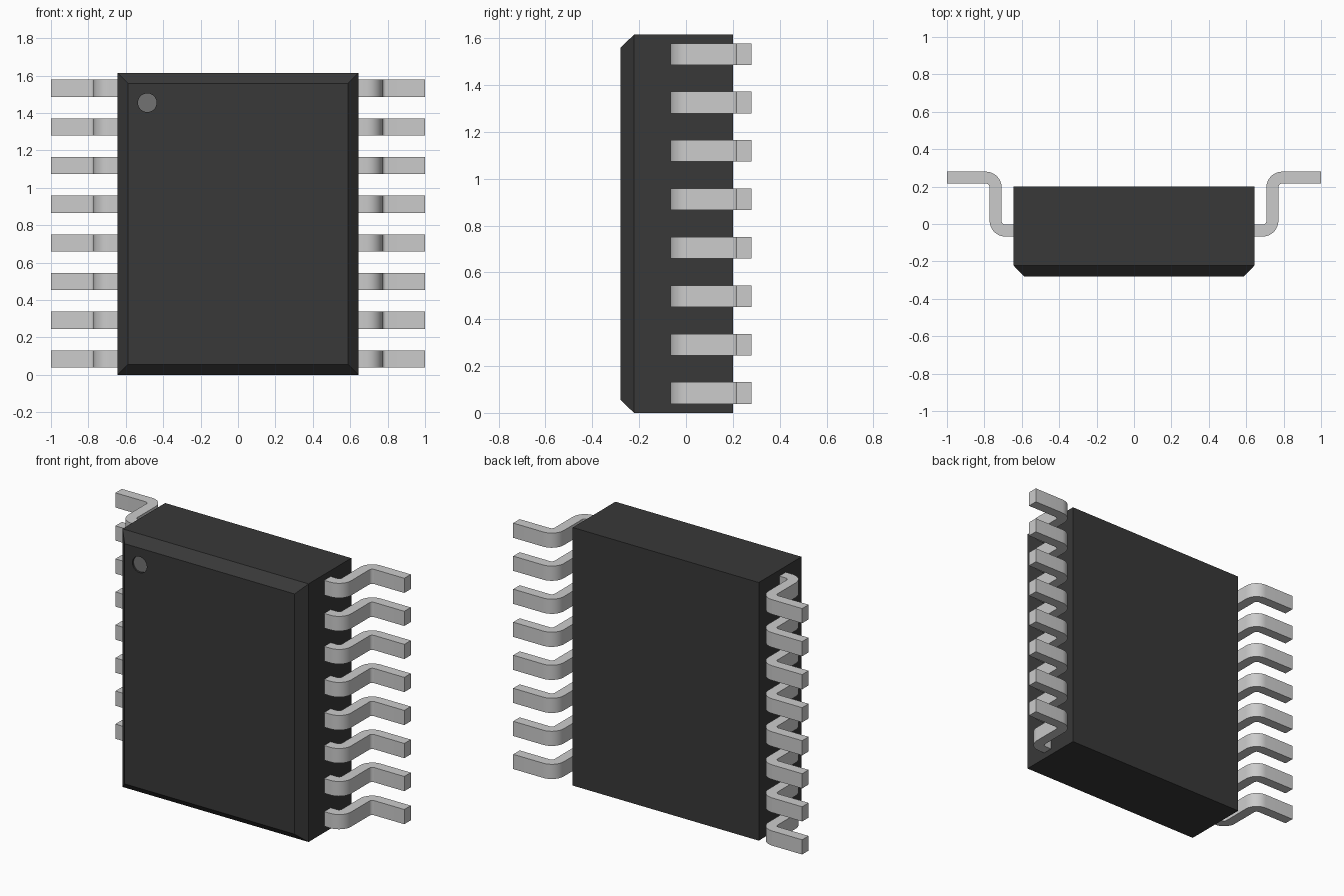
import bpy, bmesh
from math import sin, cos, radians

if "Cube" in bpy.data.objects:
    bpy.data.objects.remove(bpy.data.objects["Cube"])

W, H = 0.644, 1.615            # body half width, height
Y0, Y1 = -0.28, 0.20           # body front and back
T, R_IN = 0.064, 0.02          # lead thickness, inner bend radius
R_OUT = R_IN + T
DOT = (-0.485, 1.455)


def material(name, v):
    m = bpy.data.materials.new(name)
    m.diffuse_color = (v, v, v, 1)
    m.use_nodes = True
    m.node_tree.nodes["Principled BSDF"].inputs["Base Color"].default_value = m.diffuse_color
    return m


def finish(name, bm, mat=None):
    bmesh.ops.recalc_face_normals(bm, faces=bm.faces[:])
    me = bpy.data.meshes.new(name)
    bm.to_mesh(me)
    bm.free()
    ob = bpy.data.objects.new(name, me)
    bpy.context.collection.objects.link(ob)
    if mat:
        me.materials.append(mat)
    return ob


def arc(c, r, a0, a1, n=8):
    angs = [radians(a0 + (a1 - a0) * i / n) for i in range(n + 1)]
    return [(c[0] + r * cos(a), c[1] + r * sin(a)) for a in angs]


def cylinder(name, r, depth, y, mat=None):
    bpy.ops.mesh.primitive_cylinder_add(vertices=32, radius=r, depth=depth,
                                        location=(DOT[0], y, DOT[1]),
                                        rotation=(radians(90), 0, 0))
    ob = bpy.context.object
    ob.name = name
    if mat:
        ob.data.materials.append(mat)
    return ob


# Package body: box with a bevelled front rim
bm = bmesh.new()
rings = []
for y, i in ((Y1, 0), (-0.222, 0), (Y0, 0.056)):
    rings.append([bm.verts.new((x, y, z)) for x, z in
                  ((-W + i, i), (W - i, i), (W - i, H - i), (-W + i, H - i))])
for a, b in zip(rings, rings[1:]):
    for k in range(4):
        bm.faces.new((a[k], a[k - 1], b[k - 1], b[k]))
bm.faces.new(rings[0])
bm.faces.new(rings[-1])
body = finish("package_body", bm, material("black_plastic", 0.04))

# Shallow round pin-one recess with a lighter floor
cutter = cylinder("recess_cutter", 0.05, 0.06, Y0 + 0.015 - 0.03)
cutter.hide_render = True
cutter.hide_set(True)
mod = body.modifiers.new("recess", 'BOOLEAN')
mod.object = cutter
mod.operation = 'DIFFERENCE'
mod.solver = 'EXACT'
cylinder("pin_one_marker", 0.05, 0.004, Y0 + 0.014, material("marker_grey", 0.17))

# Gull-wing leads: bent strip profile in plan, extruded upwards
c1 = (0.772 - R_OUT, -0.067 + R_OUT)
c2 = (0.708 + R_OUT, 0.28 - R_OUT)
profile = ([(0.62, -0.067)] + arc(c1, R_OUT, -90, 0) + arc(c2, R_IN, 180, 90)
           + [(1, 0.28 - T), (1, 0.28)]
           + arc(c2, R_OUT, 90, 180) + arc(c1, R_IN, 0, -90) + [(0.62, -0.067 + T)])


def lead(name, side, z):
    bm = bmesh.new()
    face = bm.faces.new([bm.verts.new((side * x, y, z)) for x, y in profile])
    ext = bmesh.ops.extrude_face_region(bm, geom=[face])
    bmesh.ops.translate(bm, vec=(0, 0, 0.092),
                        verts=[v for v in ext["geom"] if isinstance(v, bmesh.types.BMVert)])
    ob = finish(name, bm)
    bpy.ops.object.select_all(action='DESELECT')
    ob.select_set(True)
    bpy.context.view_layer.objects.active = ob
    bpy.ops.object.shade_smooth_by_angle(angle=radians(30))


for n in range(8):
    for label, side in (("left", -1), ("right", 1)):
        lead(f"{label}_lead_{n + 1}", side, 0.039 + n * 0.2067)
